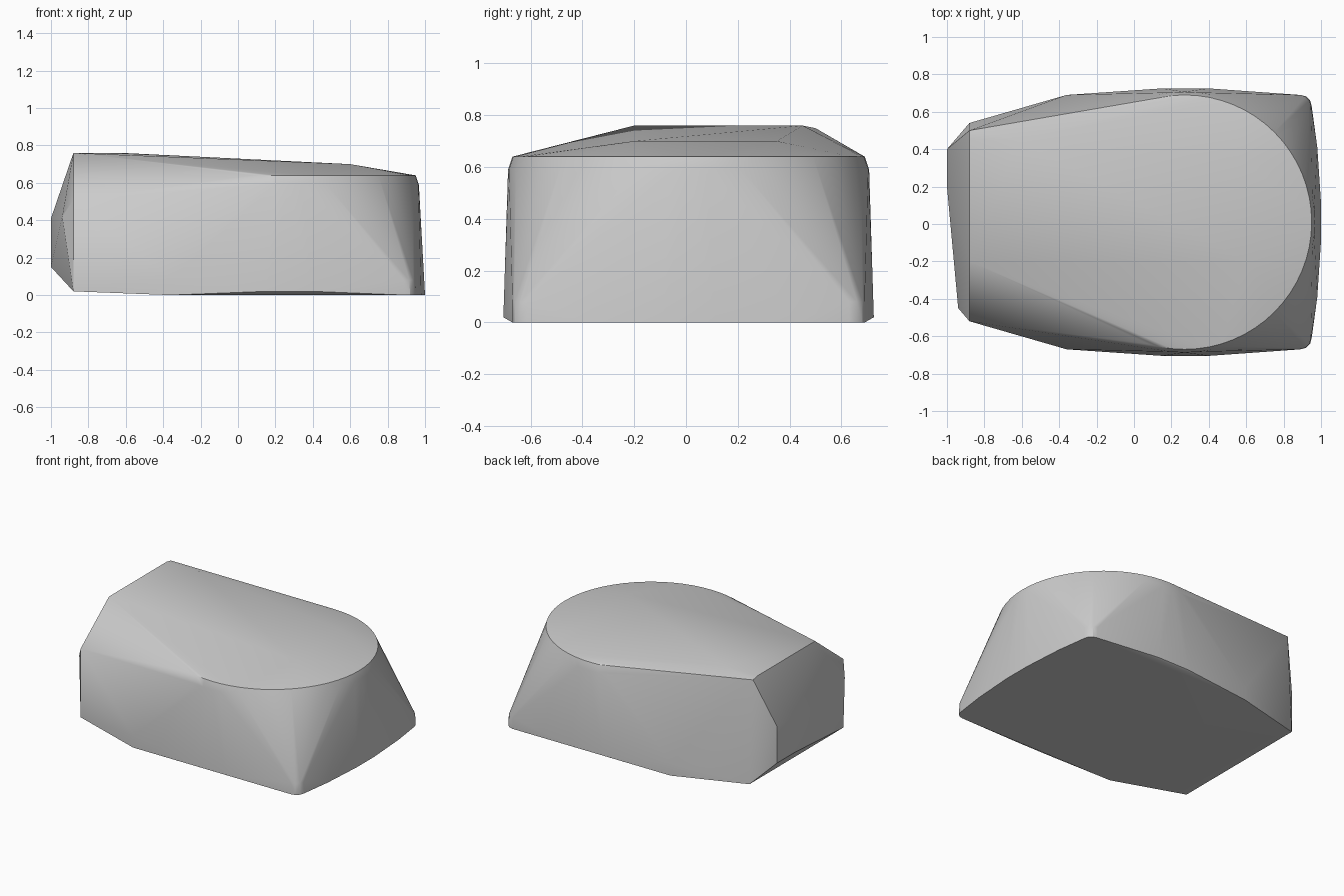
import bpy, bmesh, math

cube = bpy.data.objects.get("Cube")
if cube:
    bpy.data.objects.remove(cube)


def make_material(name, value):
    mat = bpy.data.materials.new(name)
    mat.use_nodes = True
    colour = (value, value, value, 1)
    mat.diffuse_color = colour
    mat.node_tree.nodes["Principled BSDF"].inputs["Base Color"].default_value = colour
    return mat


def ring(radius, z, count=64):
    return [(0.27 + radius * math.cos(math.tau * i / count),
             0.01 + radius * math.sin(math.tau * i / count), z) for i in range(count)]


def both_sides(points):
    # The body is centred very slightly toward the back
    return [(x, 0.01 + s * y, z) for x, y, z in points for s in (-1, 1)]


# Round shoulder with a narrow bevel
points = ring(0.68, 0.64) + ring(0.697, 0.59)

# Bowed base outline with rounded corners
points += both_sides([
    (-0.88, 0.53, 0.02), (-0.36, 0.68, 0), (-0.36, 0.68, 0.09),
    (0.15, 0.715, 0.02), (0.4, 0.715, 0.02), (0.15, 0.68, 0), (0.4, 0.68, 0),
    (1, 0.1, 0), (0.98, 0.4, 0),
])
for z in (0, 0.08):
    points += both_sides([(0.89 + 0.06 * math.sin(a) - z * 0.05,
                           0.62 + 0.06 * math.cos(a), z)
                          for a in (0, math.pi / 6, math.pi / 3, math.pi / 2)])

# Sloping top panel
points += [(-0.88, -0.2, 0.76), (-0.88, 0.45, 0.76), (-0.88, 0.5, 0.75),
           (-0.62, 0.45, 0.76), (0.56, 0.35, 0.7), (0.6, -0.2, 0.7)]

# Chamfered narrow end
points += [(-0.88, -0.52, 0.51), (-0.94, -0.45, 0.42),
           (-1, 0.2, 0.15), (-1, 0.4, 0.15), (-1, 0.2, 0.41), (-1, 0.4, 0.41)]

bm = bmesh.new()
for p in points:
    bm.verts.new(p)
hull = bmesh.ops.convex_hull(bm, input=bm.verts)
loose = {g for g in hull["geom_interior"] + hull["geom_unused"]
         if isinstance(g, bmesh.types.BMVert)}
bmesh.ops.delete(bm, geom=list(loose), context="VERTS")
bmesh.ops.recalc_face_normals(bm, faces=bm.faces)

mesh = bpy.data.meshes.new("faceted_body")
bm.to_mesh(mesh)
bm.free()
mesh.materials.append(make_material("light grey", 0.6))
body = bpy.data.objects.new("faceted_body", mesh)
bpy.context.collection.objects.link(body)

# Smooth the cone-like sides but keep the rim and corners sharp
bpy.context.view_layer.objects.active = body
body.select_set(True)
bpy.ops.object.shade_smooth_by_angle(angle=math.radians(30))
